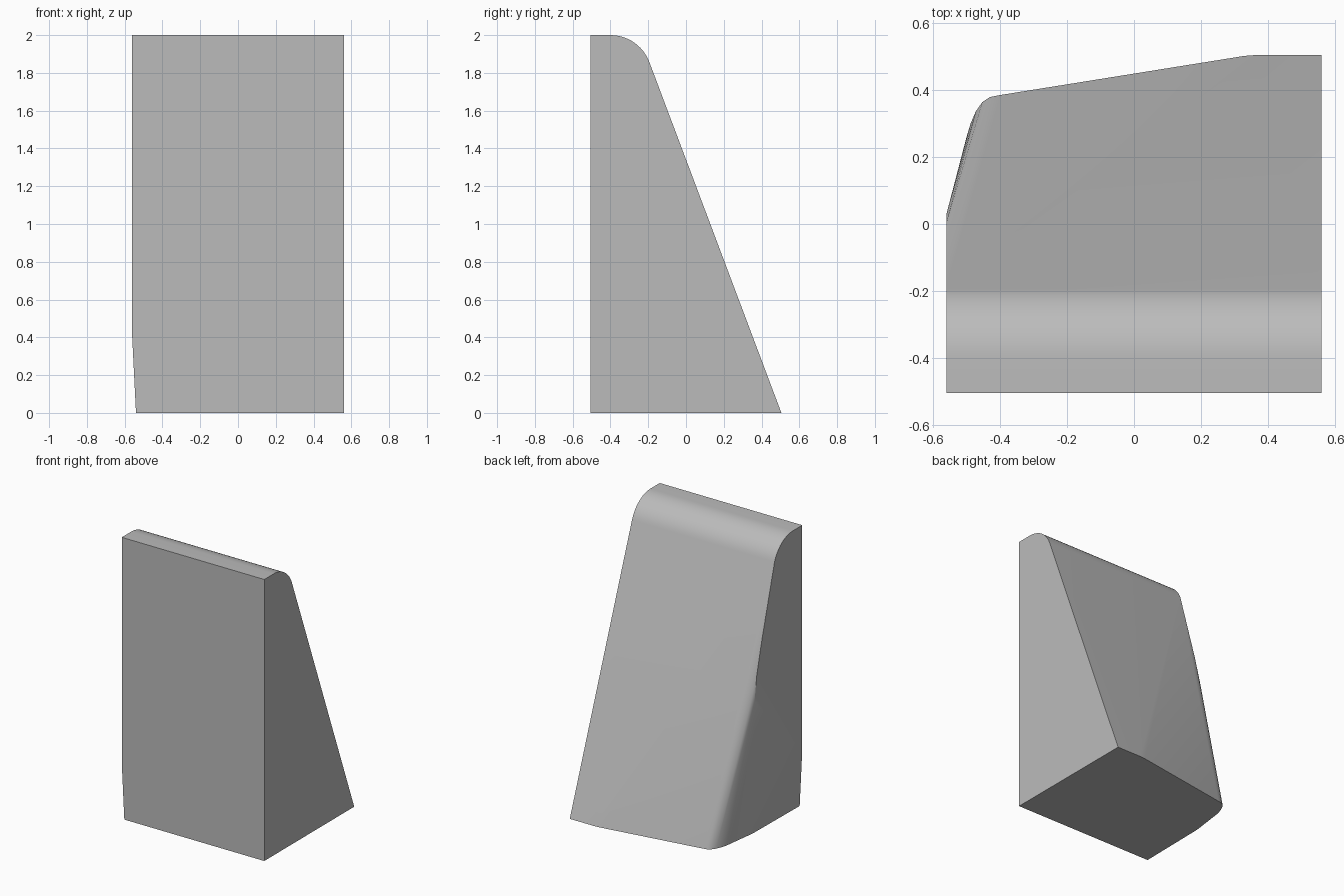
import bpy, bmesh
from math import radians, sin, cos

cube = bpy.data.objects.get("Cube")
if cube:
    bpy.data.objects.remove(cube)

W = 0.56        # half width
R = 0.22        # radius of the rounded ridge

# Material
grey = bpy.data.materials.new("mid grey")
grey.use_nodes = True
colour = (0.5, 0.5, 0.5, 1)
grey.diffuse_color = colour
grey.node_tree.nodes["Principled BSDF"].inputs["Base Color"].default_value = colour

# Upright front with a rounded ridge, the same on both sides
STEPS = 12
ridge = [(-0.4 + R * sin(radians(a)), 2 - R + R * cos(radians(a)))
         for a in [69.4 * i / STEPS for i in range(STEPS + 1)]]
points = [(x, y, z) for x in (-W, W) for y, z in [(-0.505, 2)] + ridge]

# Base outline with one rounded rear corner
base = [(W, -0.505), (-0.54, -0.505), (-0.533, 0.01), (-0.5, 0.26),
        (-0.488, 0.3), (-0.472, 0.337), (-0.453, 0.364), (-0.43, 0.379),
        (-0.4, 0.385), (0.33, 0.502), (0.37, 0.505), (W, 0.505)]
points += [(x, y, 0) for x, y in base]

# Edge where the flat side turns into the tapered lower side
points += [(-W, y, z) for y, z in [(-0.05, 1.35), (0.005, 1.13), (0.03, 0.95),
                                   (-0.505, 0.4)]]

# Skin the wedge
bm = bmesh.new()
for p in points:
    bm.verts.new(p)
hull = bmesh.ops.convex_hull(bm, input=bm.verts)
loose = [v for v in bm.verts if not v.link_faces]
bmesh.ops.delete(bm, geom=loose, context='VERTS')
bmesh.ops.dissolve_limit(bm, angle_limit=radians(0.3), verts=bm.verts, edges=bm.edges)
bmesh.ops.recalc_face_normals(bm, faces=bm.faces)
mesh = bpy.data.meshes.new("wedge_block")
bm.to_mesh(mesh)
bm.free()
mesh.materials.append(grey)

wedge = bpy.data.objects.new("wedge_block", mesh)
bpy.context.collection.objects.link(wedge)
bpy.context.view_layer.objects.active = wedge
wedge.select_set(True)
bpy.ops.object.shade_smooth_by_angle(angle=radians(25))
